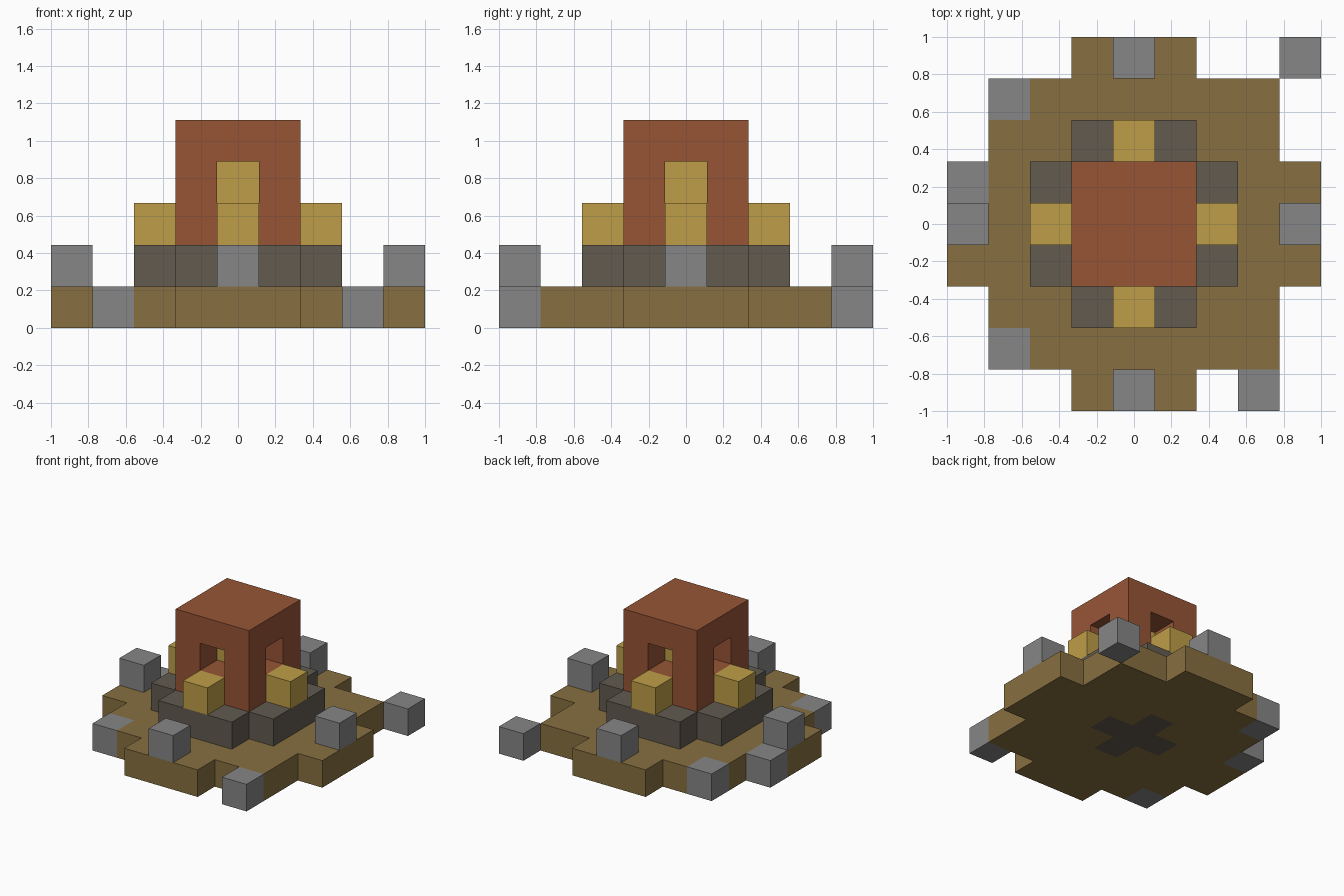
import bpy
import bmesh
from mathutils import Vector

if "Cube" in bpy.data.objects:
    bpy.data.objects.remove(bpy.data.objects["Cube"], do_unlink=True)

UNIT = 2 / 9  # edge length of one block


def linear(c):
    c /= 255
    return c / 12.92 if c <= 0.04045 else ((c + 0.055) / 1.055) ** 2.4


def material(name, *rgb):
    colour = [linear(c) for c in rgb] + [1]
    mat = bpy.data.materials.new(name)
    mat.use_nodes = True
    mat.diffuse_color = colour
    mat.node_tree.nodes["Principled BSDF"].inputs["Base Color"].default_value = colour
    return mat


def slab(rx, ry, level):
    """Centred rectangle of blocks reaching rx and ry blocks out from the middle."""
    return {(x, y, level) for x in range(-rx, rx + 1) for y in range(-ry, ry + 1)}


def around(r, level):
    """One block on each of the four sides."""
    return {(r, 0, level), (-r, 0, level), (0, r, level), (0, -r, level)}


# Block layout of every part
loose_stones = {(-3, 3, 0), (-3, -3, 0), (3, -4, 0), (4, 4, 0), (-4, 1, 0)}
posts = around(4, 1)
foundation = slab(1, 0, 0) | slab(0, 1, 0)
ground = (slab(3, 3, 0) | slab(4, 1, 0) | slab(1, 4, 0)) - foundation - loose_stones
plinth = slab(2, 1, 1) | slab(1, 2, 1)
lamps = around(2, 2)
core = {(0, 0, 3)}
tower = (slab(1, 1, 2) | slab(1, 1, 3) | slab(1, 1, 4)) - around(1, 3) - core

earth = material("earth brown", 135, 112, 65)
stone = material("stone grey", 134, 134, 134)
dark_stone = material("dark stone", 98, 91, 80)
gold = material("gold", 191, 158, 72)
brick = material("brick red", 151, 85, 54)

parts = [
    ("ground", ground, earth),
    ("loose_stones", loose_stones, stone),
    ("corner_posts", posts, stone),
    ("foundation", foundation, dark_stone),
    ("plinth", plinth, dark_stone),
    ("side_lamps", lamps, gold),
    ("glowing_core", core, gold),
    ("tower", tower, brick),
]
occupied = set().union(*(cells for _, cells, _ in parts))


def build(name, cells, mat):
    """Mesh the exposed sides of a set of blocks."""
    bm = bmesh.new()
    for cell in sorted(cells):
        centre = Vector(cell) + Vector((0, 0, 0.5))
        for axis in range(3):
            for sign in (-1, 1):
                n = Vector((0, 0, 0))
                n[axis] = sign
                if tuple(int(a + b) for a, b in zip(cell, n)) in occupied:
                    continue
                u = Vector((0, 0, 0))
                u[(axis + 1) % 3] = 1
                v = n.cross(u)
                corners = [n - u - v, n + u - v, n + u + v, n - u + v]
                bm.faces.new([bm.verts.new((centre + c / 2) * UNIT) for c in corners])
    bmesh.ops.remove_doubles(bm, verts=bm.verts[:], dist=0.001)
    mesh = bpy.data.meshes.new(name)
    bm.to_mesh(mesh)
    bm.free()
    mesh.materials.append(mat)
    bpy.context.collection.objects.link(bpy.data.objects.new(name, mesh))


for part in parts:
    build(*part)
